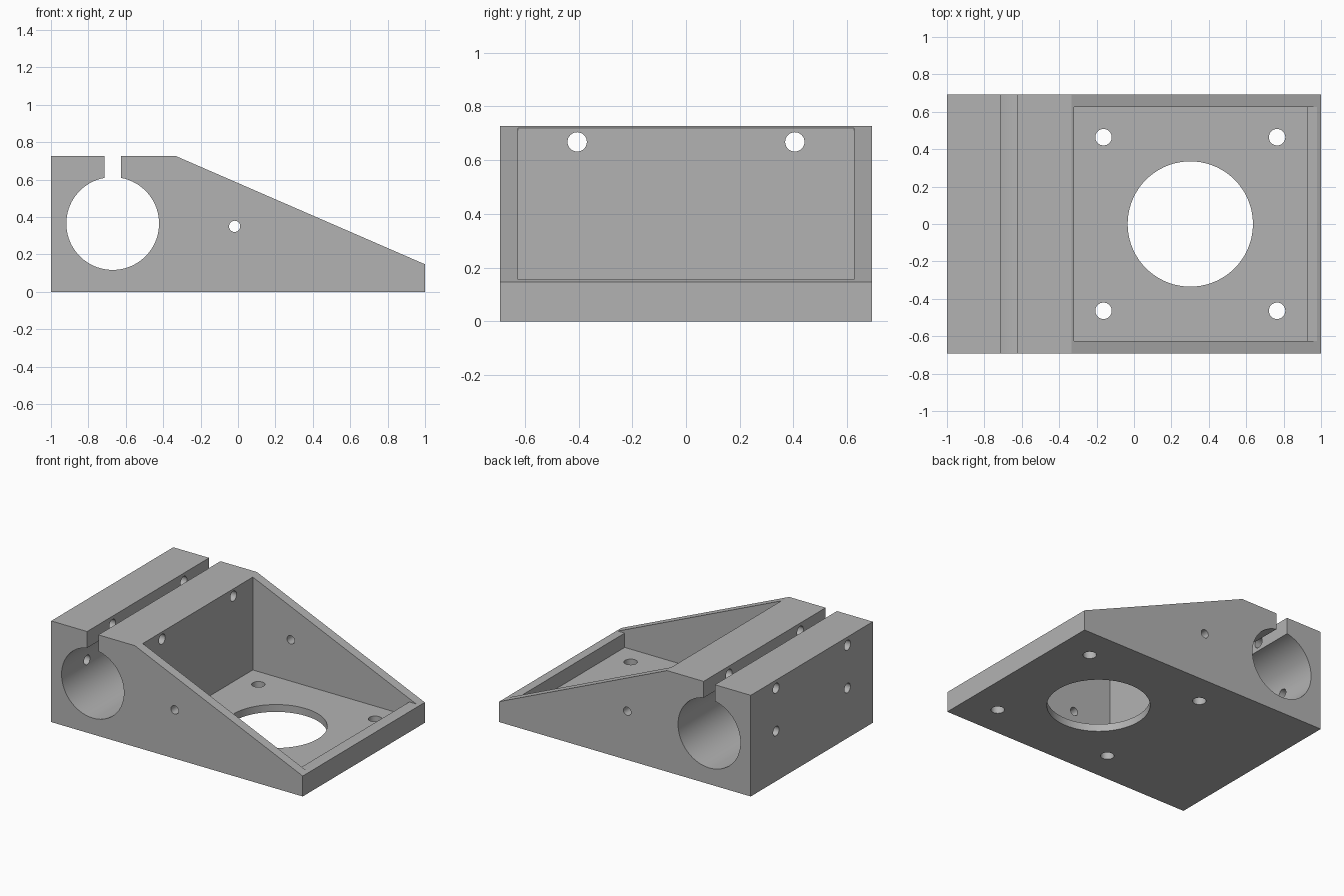
import bpy, bmesh, math
from mathutils import Vector

if "Cube" in bpy.data.objects:
    bpy.data.objects.remove(bpy.data.objects["Cube"], do_unlink=True)

HALF_Y = 0.693      # half width of the bracket
TOP = 0.727         # top of the clamp block
FLOOR = 0.053       # thickness of the mounting plate
BORE_X, BORE_Z, BORE_R = -0.67, 0.365, 0.248
SLOT = 0.045        # half width of the clamp slot

gray = bpy.data.materials.new("plain_gray")
gray.use_nodes = True
gray.diffuse_color = (0.45, 0.45, 0.45, 1)
gray.node_tree.nodes["Principled BSDF"].inputs["Base Color"].default_value = gray.diffuse_color


def finish(name, bm):
    bmesh.ops.recalc_face_normals(bm, faces=bm.faces[:])
    mesh = bpy.data.meshes.new(name)
    bm.to_mesh(mesh)
    bm.free()
    mesh.materials.append(gray)
    obj = bpy.data.objects.new(name, mesh)
    bpy.context.scene.collection.objects.link(obj)
    return obj


def prism(name, profile, half_y):
    """Extrude an x-z profile symmetrically along y."""
    bm = bmesh.new()
    face = bm.faces.new([bm.verts.new((x, -half_y, z)) for x, z in profile])
    result = bmesh.ops.extrude_face_region(bm, geom=[face])
    verts = [v for v in result["geom"] if isinstance(v, bmesh.types.BMVert)]
    bmesh.ops.translate(bm, verts=verts, vec=(0, 2 * half_y, 0))
    return finish(name, bm)


def rod(name, start, end, radius, sides=32):
    """Cylinder between two points."""
    a, b = Vector(start), Vector(end)
    matrix = (b - a).to_track_quat("Z", "Y").to_matrix().to_4x4()
    matrix.translation = (a + b) / 2
    bm = bmesh.new()
    bmesh.ops.create_cone(bm, cap_ends=True, segments=sides, radius1=radius,
                          radius2=radius, depth=(b - a).length, matrix=matrix)
    return finish(name, bm)


def cut(body, cutter):
    mod = body.modifiers.new("cut", "BOOLEAN")
    mod.operation = "DIFFERENCE"
    mod.solver = "EXACT"
    mod.object = cutter
    bpy.ops.object.modifier_apply(modifier=mod.name)
    bpy.data.objects.remove(cutter, do_unlink=True)


# Side profile with the slotted clamp bore
gap = math.asin(SLOT / BORE_R)
steps = 72
arc = []
for i in range(steps + 1):
    t = math.pi / 2 + gap + (2 * math.pi - 2 * gap) * i / steps
    arc.append((BORE_X + BORE_R * math.cos(t), BORE_Z + BORE_R * math.sin(t)))
outline = [(-1, 0), (-1, TOP), (BORE_X - SLOT, TOP)] + arc
outline += [(BORE_X + SLOT, TOP), (-0.335, TOP), (1, 0.147), (1, 0)]
body = prism("motor_mount_bracket", outline, HALF_Y)
bpy.context.view_layer.objects.active = body
body.select_set(True)

# Pocket between the side walls, stepped over the end lip
cut(body, prism("pocket_cutter", [(-0.32, FLOOR), (0.925, FLOOR), (0.925, 0.156),
                                  (1.1, 0.156), (1.1, 1), (-0.32, 1)], 0.625))

# Large opening and four screw holes in the plate
cut(body, rod("opening_cutter", (0.301, 0, -0.1), (0.301, 0, 0.1), 0.335, 72))
for x in (-0.163, 0.765):
    for y in (-0.464, 0.464):
        cut(body, rod("plate_hole_cutter", (x, y, -0.1), (x, y, 0.1), 0.044))

# Clamp bolt holes through the block, set screw holes into the bore
for y in (-0.405, 0.405):
    cut(body, rod("bolt_hole_cutter", (-1.1, y, 0.668), (-0.2, y, 0.668), 0.036))
    cut(body, rod("set_screw_cutter", (-1.1, y, 0.36), (BORE_X, y, 0.36), 0.034))

# Cross hole through both side walls
cut(body, rod("cross_hole_cutter", (-0.018, -1, 0.35), (-0.018, 1, 0.35), 0.03))

bpy.ops.object.shade_smooth_by_angle(angle=math.radians(15))
